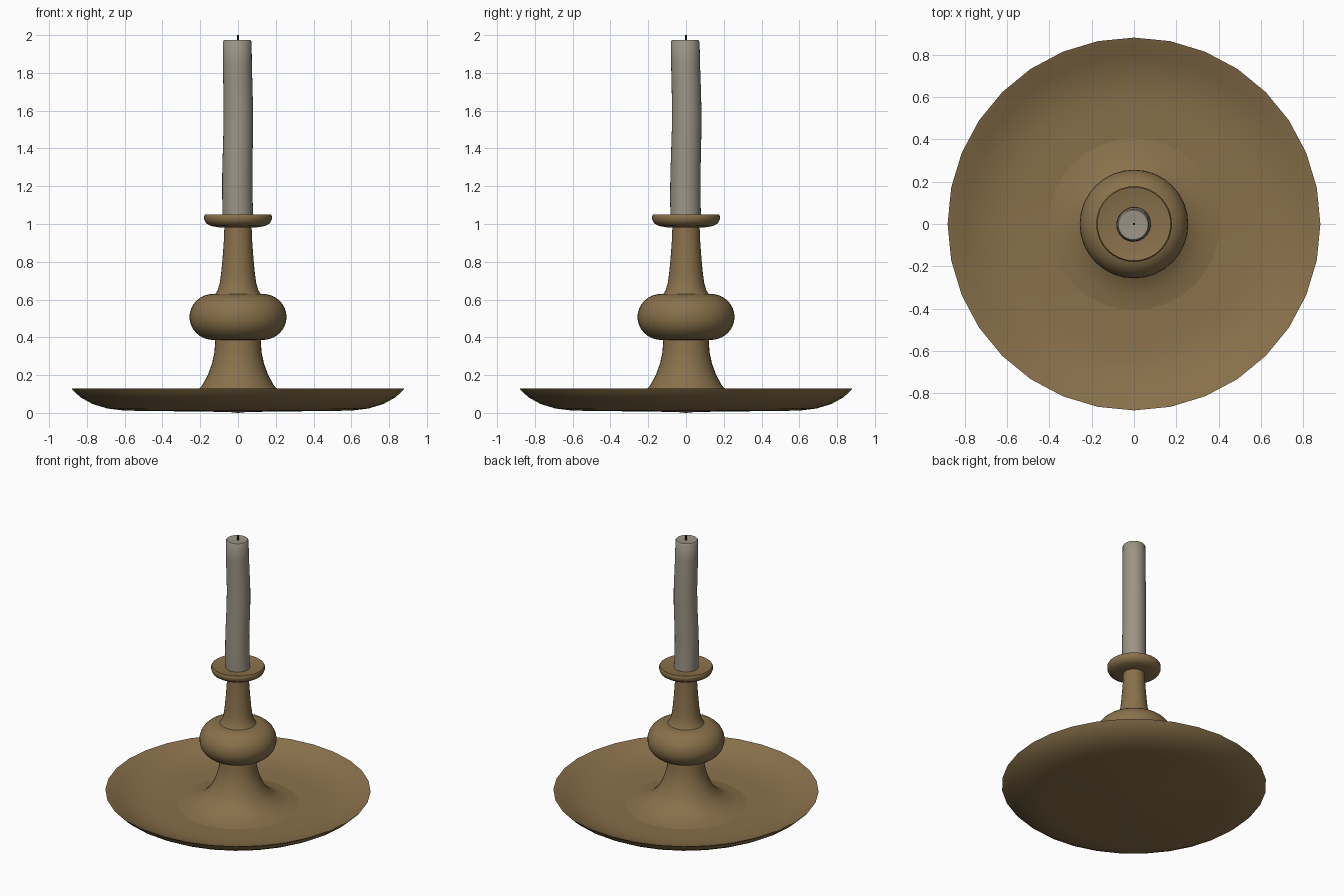
import bpy, bmesh
from math import sin, cos, pi, radians

if "Cube" in bpy.data.objects:
    bpy.data.objects.remove(bpy.data.objects["Cube"])


def material(name, rgb):
    m = bpy.data.materials.new(name)
    m.use_nodes = True
    m.diffuse_color = (*rgb, 1)
    m.node_tree.nodes["Principled BSDF"].inputs["Base Color"].default_value = (*rgb, 1)
    return m


brass = material("aged brass", (0.25, 0.165, 0.07))
wax = material("old wax", (0.33, 0.30, 0.235))
black = material("charred wick", (0.02, 0.018, 0.015))


def lathe(name, profile, mat, sides=32, sharp=40, wobble=None):
    """Turn (radius, height) points around z; wobble gives the axis offset at a height."""
    bm = bmesh.new()
    rings = []
    for r, z in profile:
        ox, oy = wobble(z) if wobble else (0, 0)
        if r == 0:
            rings.append([bm.verts.new((ox, oy, z))] * sides)
        else:
            rings.append([bm.verts.new((ox + r * cos(2 * pi * i / sides),
                                        oy + r * sin(2 * pi * i / sides), z))
                          for i in range(sides)])
    for a, b in zip(rings, rings[1:]):
        for i in range(sides):
            j = (i + 1) % sides
            corners = list(dict.fromkeys((a[i], a[j], b[j], b[i])))
            bm.faces.new(corners)
    bmesh.ops.recalc_face_normals(bm, faces=bm.faces)
    mesh = bpy.data.meshes.new(name)
    bm.to_mesh(mesh)
    bm.free()
    mesh.materials.append(mat)
    obj = bpy.data.objects.new(name, mesh)
    bpy.context.collection.objects.link(obj)
    bpy.ops.object.select_all(action="DESELECT")
    obj.select_set(True)
    bpy.context.view_layer.objects.active = obj
    bpy.ops.object.shade_smooth_by_angle(angle=radians(sharp))
    return obj


# Shallow drip dish with a sharp rim
lathe("dish", [(0, 0), (0.05, 0.005), (0.6, 0.012), (0.69, 0.023), (0.77, 0.047),
               (0.83, 0.08), (0.865, 0.11), (0.882, 0.13), (0.86, 0.122), (0.80, 0.09),
               (0.72, 0.06), (0.64, 0.043), (0.55, 0.036), (0, 0.036)], brass)

# Flared foot rising from the dish
lathe("foot", [(0.42, 0.034), (0.34, 0.046), (0.27, 0.074), (0.225, 0.105), (0.19, 0.145),
               (0.16, 0.2), (0.138, 0.26), (0.125, 0.32), (0.12, 0.39)], brass)

# Rounded knob, a flattened ring bulge
core, bulge, mid, half = 0.13, 0.127, 0.508, 0.122
arc = [(core + bulge * cos(t), mid + half * sin(t))
       for t in (pi * (k / 16 - 0.5) for k in range(17))]
lathe("knob", [(0, mid - half)] + arc + [(0, mid + half)], brass)

# Tapered upper stem
lathe("stem", [(0.122, 0.628), (0.107, 0.65), (0.096, 0.69), (0.088, 0.75),
               (0.081, 0.83), (0.075, 0.91), (0.072, 0.99)], brass)

# Candle cup with a rounded lip
lathe("cup", [(0, 0.98), (0.10, 0.982), (0.145, 0.99), (0.17, 1.005), (0.179, 1.025),
              (0.179, 1.042), (0.174, 1.05), (0.16, 1.047), (0.11, 1.038), (0, 1.036)], brass)


# Slightly uneven candle
def lean(z):
    return 0.003 * sin(9 * z) - 0.001, 0.004 * cos(8 * z)


candle_sides = [(0.081 - 0.005 * k / 8, 1.03 + 0.935 * k / 8) for k in range(9)]
lathe("candle", [(0, 1.03)] + candle_sides + [(0.07, 1.973), (0.03, 1.971), (0, 1.968)],
      wax, wobble=lean)

# Wick
lathe("wick", [(0, 1.96), (0.006, 1.96), (0.006, 2.0), (0, 2.0)], black, sides=8)
